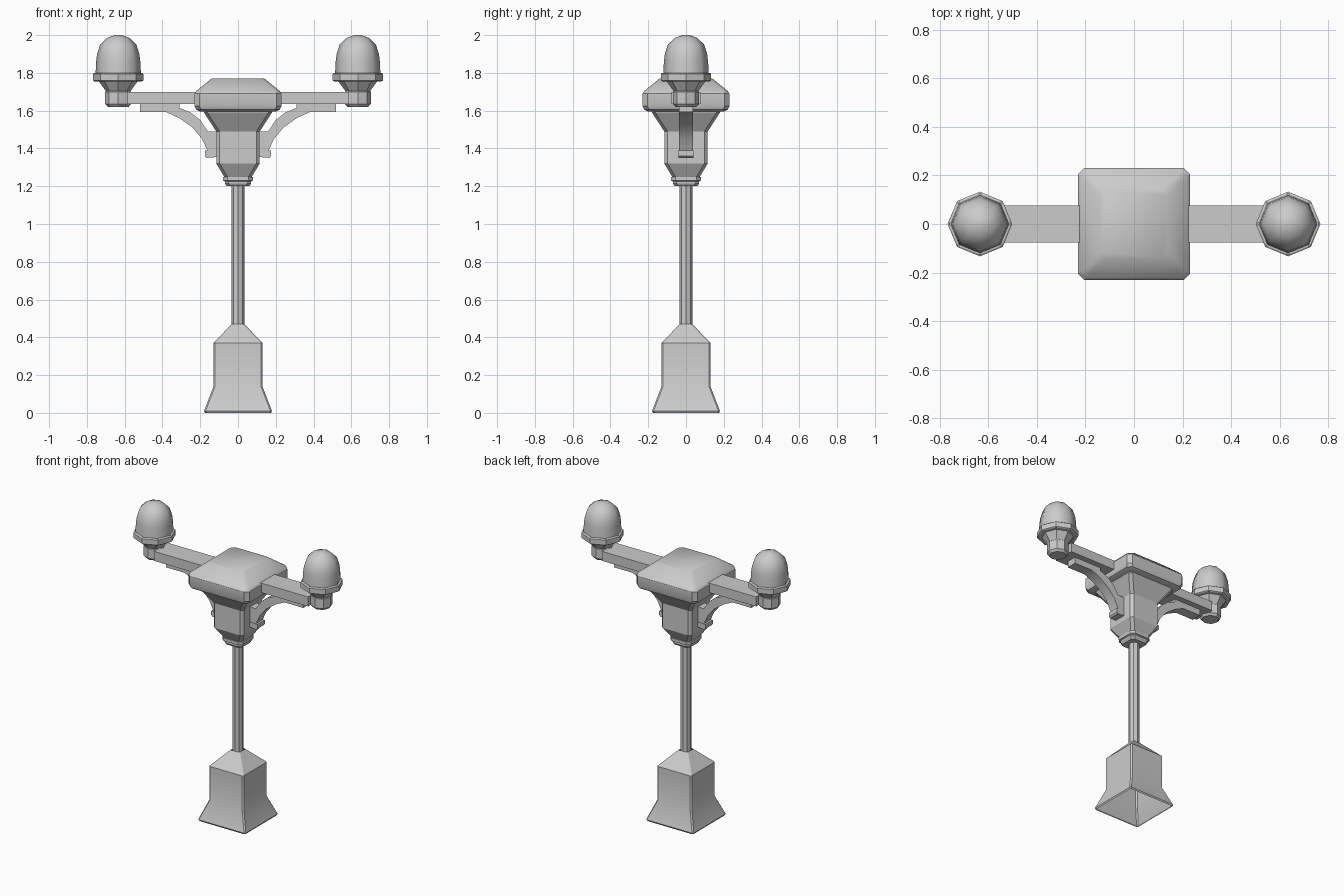
import bpy, bmesh
from math import cos, sin, pi, radians

cube = bpy.data.objects.get("Cube")
if cube:
    bpy.data.objects.remove(cube)

# Single painted-metal colour
GREY = (0.6, 0.6, 0.6, 1)
metal = bpy.data.materials.new("light grey metal")
metal.use_nodes = True
metal.diffuse_color = GREY
metal.node_tree.nodes["Principled BSDF"].inputs["Base Color"].default_value = GREY


def octagon(r):
    return [(r * cos(i * pi / 4), r * sin(i * pi / 4)) for i in range(8)]


def square(h, cut):
    c = h - cut
    return [(h, -c), (h, c), (c, h), (-c, h), (-h, c), (-h, -c), (-c, -h), (c, -h)]


def finish(name, bm, angle):
    bmesh.ops.recalc_face_normals(bm, faces=bm.faces)
    mesh = bpy.data.meshes.new(name)
    bm.to_mesh(mesh)
    bm.free()
    mesh.materials.append(metal)
    obj = bpy.data.objects.new(name, mesh)
    bpy.context.collection.objects.link(obj)
    bpy.ops.object.select_all(action='DESELECT')
    obj.select_set(True)
    bpy.context.view_layer.objects.active = obj
    bpy.ops.object.shade_smooth_by_angle(angle=radians(angle))
    return obj


def loft(name, profile, section, x=0, bottom=True, top=True, angle=30):
    """Stack one cross-section at each (size, height) of the profile."""
    bm = bmesh.new()
    rings = [[bm.verts.new((x + px, py, z)) for px, py in section(s)] for s, z in profile]
    for a, b in zip(rings, rings[1:]):
        for i in range(len(a)):
            j = (i + 1) % len(a)
            bm.faces.new((a[i], a[j], b[j], b[i]))
    if bottom:
        bm.faces.new(rings[0][::-1])
    if top:
        bm.faces.new(rings[-1])
    return finish(name, bm, angle)


def slab(name, outline, half_depth, side):
    """Extrude an x-z outline along y, mirrored by side."""
    bm = bmesh.new()
    face = bm.faces.new([bm.verts.new((side * x, -half_depth, z)) for x, z in outline])
    new = bmesh.ops.extrude_face_region(bm, geom=[face])["geom"]
    bmesh.ops.translate(bm, vec=(0, 2 * half_depth, 0),
                        verts=[v for v in new if isinstance(v, bmesh.types.BMVert)])
    return finish(name, bm, 30)


# Hollow flared base, open underneath
loft("base", [(0.175, 0), (0.18, 0.01), (0.13, 0.14), (0.13, 0.37), (0.034, 0.47)],
     lambda h: square(h, 0.008), bottom=False, top=False)

# Pole
loft("pole", [(0.034, 0.46), (0.034, 1.21)], octagon)

# Collar, neck and square head
loft("collar", [(0.06, 1.20), (0.07, 1.215), (0.07, 1.225), (0.08, 1.23), (0.08, 1.25)],
     lambda h: square(h, h * 0.3))
loft("neck", [(0.07, 1.245), (0.115, 1.32), (0.115, 1.49), (0.18, 1.59), (0.18, 1.605)],
     lambda h: square(h, 0.018))
loft("head", [(0.2, 1.595), (0.22, 1.605), (0.23, 1.625), (0.23, 1.69), (0.22, 1.705), (0.14, 1.77)],
     lambda h: square(h, 0.025))

# Arms, braces and lamps on both sides
BRACE = [(0.11, 1.385), (0.16, 1.385), (0.19, 1.45), (0.24, 1.51), (0.31, 1.56), (0.38, 1.592),
         (0.52, 1.592), (0.52, 1.637), (0.31, 1.637), (0.31, 1.615), (0.25, 1.59),
         (0.2, 1.55), (0.16, 1.49), (0.11, 1.49)]
FOOT = [(0.11, 1.355), (0.165, 1.35), (0.175, 1.36), (0.175, 1.388), (0.11, 1.388)]
ARM = [(0.2, 1.635), (0.585, 1.635), (0.585, 1.7), (0.2, 1.7)]
CUP = [(0.055, 1.62), (0.069, 1.635), (0.069, 1.7), (0.065, 1.703), (0.104, 1.757)]
RIM = [(0.126, 1.755), (0.133, 1.76), (0.133, 1.795), (0.126, 1.8)]
GLOBE = [(0.12, 1.797), (0.117, 1.86), (0.112, 1.9), (0.096, 1.95),
         (0.06, 1.985), (0.02, 2.0)]

for side, label in ((1, "left"), (-1, "right")):
    slab(label + "_arm", ARM, 0.076, side)
    slab(label + "_brace", BRACE, 0.036, side)
    slab(label + "_brace_foot", FOOT, 0.04, side)
    lamp_x = side * 0.634
    loft(label + "_lamp_cup", CUP, octagon, lamp_x)
    loft(label + "_lamp_rim", RIM, octagon, lamp_x)
    loft(label + "_lamp_globe", GLOBE, octagon, lamp_x, bottom=False, angle=60)
